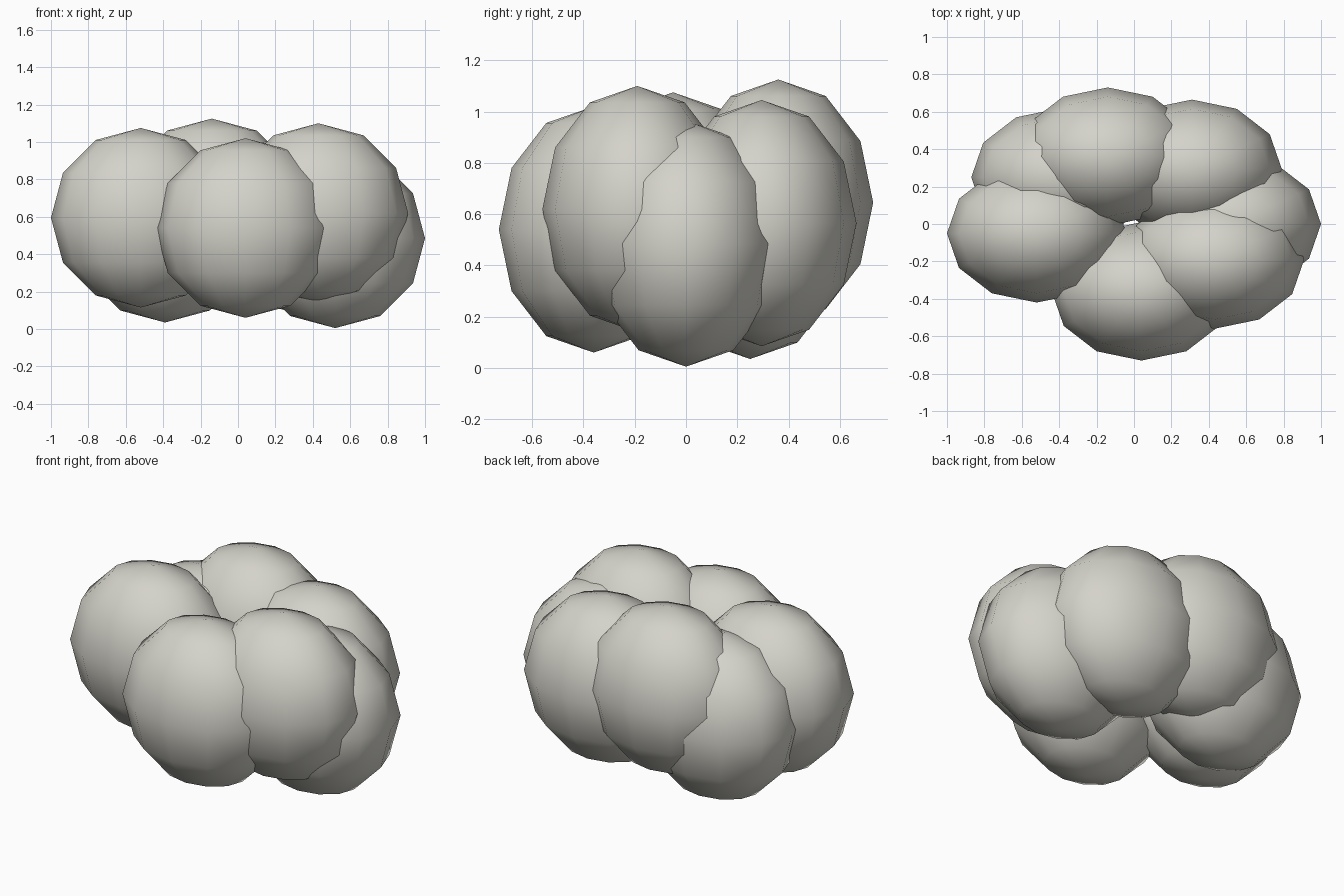
import bpy

if "Cube" in bpy.data.objects:
    bpy.data.objects.remove(bpy.data.objects["Cube"])

# one pale stone-grey colour
pale_grey = bpy.data.materials.new("pale_warm_grey")
pale_grey.diffuse_color = (0.66, 0.65, 0.59, 1.0)
pale_grey.use_nodes = True
pale_grey.node_tree.nodes["Principled BSDF"].inputs["Base Color"].default_value = pale_grey.diffuse_color

RADII = (0.48, 0.37, 0.48)


def puff(name, centre):
    """A smooth twelve-sided ball, flattened front to back."""
    bpy.ops.mesh.primitive_uv_sphere_add(segments=12, ring_count=6, radius=1, location=centre)
    ob = bpy.context.object
    ob.name = name
    ob.scale = RADII
    bpy.ops.object.transform_apply(location=False, rotation=False, scale=True)
    bpy.ops.object.shade_smooth()
    ob.data.materials.append(pale_grey)
    return ob


# ring of overlapping puffs around the middle, each at its own height
puffs = {
    "front_puff": (0.04, -0.36, 0.54),
    "front_right_puff": (0.43, -0.19, 0.62),
    "right_puff": (0.52, 0.00, 0.485),
    "back_right_puff": (0.31, 0.295, 0.565),
    "back_puff": (-0.14, 0.36, 0.645),
    "back_left_puff": (-0.39, 0.25, 0.515),
    "left_puff": (-0.52, -0.05, 0.595),
}
for name, centre in puffs.items():
    puff(name, centre)
